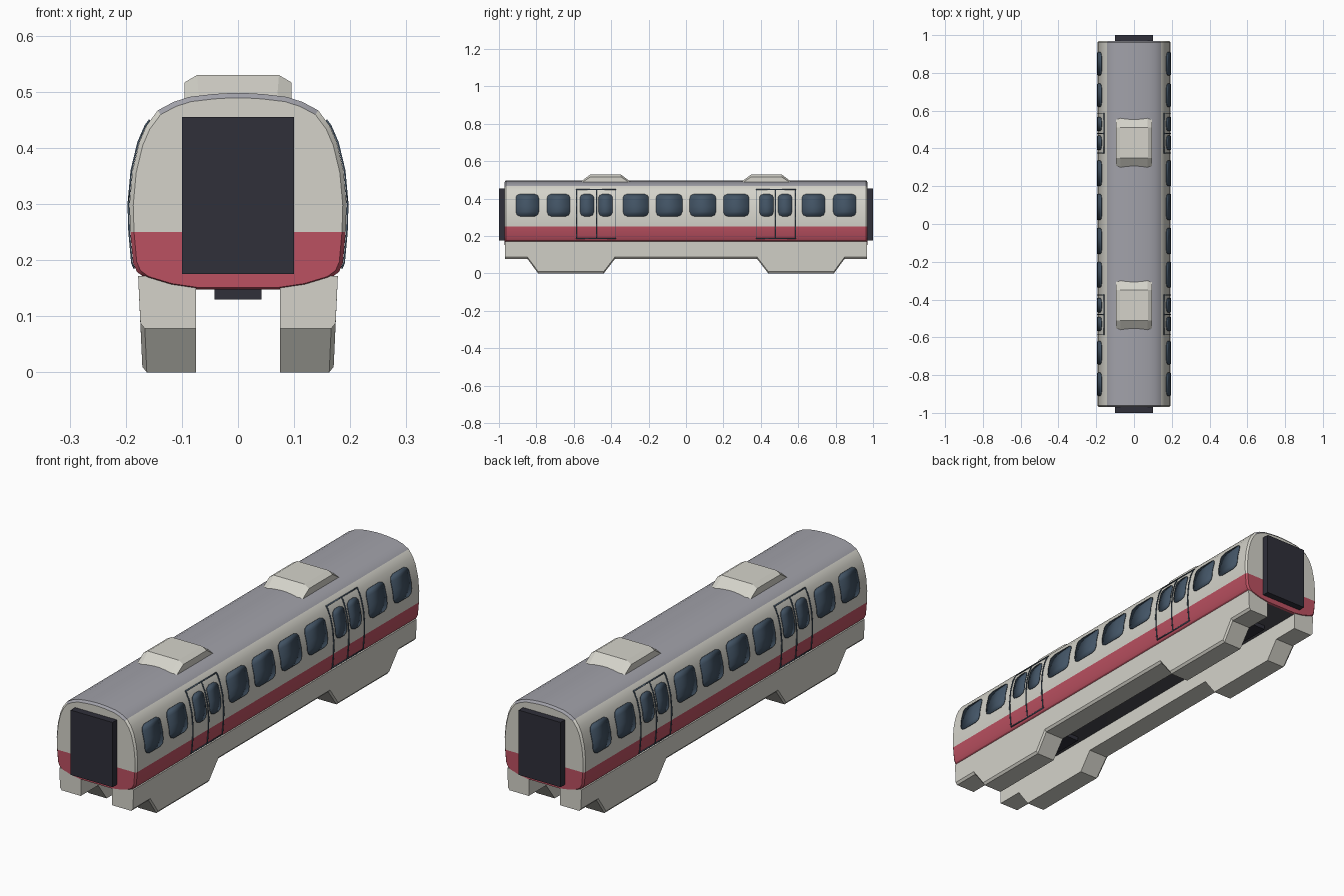
import bpy, bmesh, math

if "Cube" in bpy.data.objects:
    bpy.data.objects.remove(bpy.data.objects["Cube"])


def material(name, rgb):
    m = bpy.data.materials.new(name)
    m.diffuse_color = (*rgb, 1)
    m.use_nodes = True
    m.node_tree.nodes["Principled BSDF"].inputs["Base Color"].default_value = m.diffuse_color
    return m


CREAM = material("cream", (0.66, 0.65, 0.59))
RED = material("red", (0.50, 0.082, 0.12))
GREY = material("roof grey", (0.36, 0.36, 0.40))
DARK = material("dark rubber", (0.029, 0.029, 0.042))
GLASS = material("blue glass", (0.055, 0.088, 0.13))
FLOOR = material("floor grey", (0.07, 0.07, 0.085))


def finish(name, bm, mats, smooth=True):
    bmesh.ops.recalc_face_normals(bm, faces=bm.faces)
    me = bpy.data.meshes.new(name)
    bm.to_mesh(me)
    bm.free()
    for m in mats:
        me.materials.append(m)
    ob = bpy.data.objects.new(name, me)
    bpy.context.collection.objects.link(ob)
    if smooth:
        bpy.ops.object.select_all(action='DESELECT')
        ob.select_set(True)
        bpy.context.view_layer.objects.active = ob
        bpy.ops.object.shade_smooth_by_angle(angle=math.radians(30))
    return ob


def loft(stations):
    """Join (y, [(x, z), ...]) sections; ends are closed with a ladder of quads."""
    bm = bmesh.new()
    rings = [[bm.verts.new((x, y, z)) for x, z in pts] for y, pts in stations]
    n = len(rings[0])
    for a, b in zip(rings, rings[1:]):
        for i in range(n):
            j = (i + 1) % n
            bm.faces.new((a[i], a[j], b[j], b[i]))
    for r in (rings[0], rings[-1]):
        for i in range(n // 2 - 1):
            bm.faces.new((r[i], r[i + 1], r[n - 2 - i], r[n - 1 - i]))
    return bm


def mirrored(half):
    return half + [(-x, z) for x, z in reversed(half)]


def box(name, center, size, mat):
    (cx, cy, cz), (w, d, h) = center, size
    half = [(w / 2, cz - h / 2), (w / 2, cz + h / 2)]
    pts = [(x + cx, z) for x, z in mirrored(half)]
    return finish(name, loft([(cy - d / 2, pts), (cy + d / 2, pts)]), [mat], False)


# Car body: rounded section with slightly drawn-in ends
HALF = [(0.075, 0.148), (0.122, 0.155), (0.165, 0.168), (0.18, 0.179), (0.187, 0.195),
        (0.192, 0.25), (0.1935, 0.30), (0.188, 0.36), (0.176, 0.41), (0.163, 0.44),
        (0.143, 0.467), (0.115, 0.482), (0.087, 0.491), (0.045, 0.496), (0.012, 0.498)]
full = mirrored(HALF)
tip = mirrored([(x * 0.965, 0.25 + (z - 0.25) * 0.965) for x, z in HALF])
bm = loft([(-0.97, tip), (-0.962, full), (0.962, full), (0.97, tip)])
for f in bm.faces:
    c = f.calc_center_median()
    end_cap = all(abs(v.co.y) > 0.969 for v in f.verts)
    if c.z < 0.25:
        f.material_index = 1
        if c.z < 0.15 and abs(c.y) < 0.5:
            f.material_index = 3
    elif not end_cap and c.z > 0.467:
        f.material_index = 2
finish("car_body", bm, [CREAM, RED, GREY, FLOOR])

# Gangway connections at both ends
for s, label in ((-1, "front"), (1, "back")):
    box(label + "_gangway", (0, s * 0.98, 0.315), (0.2, 0.04, 0.28), DARK)
    box(label + "_underfloor_unit", (0, s * 0.615, 0.145), (0.084, 0.39, 0.03), DARK)


# Side skirts dropping over the wheel areas
def skirt_section(zb, s):
    def outer(z):
        return 0.1705 + 0.045 * z
    pts = [(0.075, 0.158), (0.075, zb), (outer(zb) - 0.008, zb),
           (outer(zb), zb + 0.01), (0.178, 0.172), (0.16, 0.172)]
    return [(s * x, z) for x, z in pts]


DROP = [(0.38, 0.078), (0.44, 0.0), (0.79, 0.0), (0.848, 0.078), (0.967, 0.078)]
line = [(-y, z) for y, z in reversed(DROP)] + DROP
for s, label in ((-1, "left"), (1, "right")):
    finish(label + "_skirt", loft([(y, skirt_section(z, s)) for y, z in line]), [CREAM])

# Roof units with sloped ends
low = mirrored([(0.095, 0.475), (0.095, 0.484), (0.07, 0.493)])
high = mirrored([(0.095, 0.475), (0.095, 0.517), (0.073, 0.53)])
for s, label in ((-1, "front"), (1, "back")):
    y = s * 0.43
    finish(label + "_roof_unit",
           loft([(y - 0.13, low), (y - 0.08, high), (y + 0.08, high), (y + 0.13, low)]),
           [CREAM], False)


# Plates that follow the curve of the side wall
def side_x(z):
    for (x0, z0), (x1, z1) in zip(HALF, HALF[1:]):
        if z0 <= z <= z1:
            return x0 + (x1 - x0) * (z - z0) / (z1 - z0)


def plate(bm, s, y0, y1, z0, z1, corner=0.0, lift=0.002):
    zs = {z0, z1} | {z for _, z in HALF if z0 < z < z1}
    if corner:
        zs |= {z + d * corner for z, k in ((z0, 1), (z1, -1)) for d in (0.3 * k, k)}
    prev = None
    for z in sorted(zs):
        d = min(z - z0, z1 - z, corner)
        inset = corner - math.sqrt(max(0, corner ** 2 - (corner - d) ** 2))
        x = s * (side_x(z) + lift)
        row = [bm.verts.new((x, y, z)) for y in (y0 + inset, y1 - inset)]
        if prev:
            bm.faces.new((prev[0], prev[1], row[1], row[0]))
        prev = row


def thicken(ob):
    m = ob.modifiers.new("thickness", 'SOLIDIFY')
    m.thickness = 0.003
    m.offset = 0


WINDOWS = [(0.02, 0.16), (0.2, 0.337), (0.62, 0.743), (0.787, 0.91)]
DOOR_WINDOWS = [(0.392, 0.468), (0.492, 0.567)]
for s, label in ((-1, "left"), (1, "right")):
    glass, frames = bmesh.new(), bmesh.new()
    for e in (-1, 1):
        for a, b in WINDOWS + DOOR_WINDOWS:
            y0, y1 = sorted((e * a, e * b))
            plate(glass, s, y0, y1, 0.305, 0.425, 0.024)
        # door outline: three uprights, top and bottom rails
        for y in (0.376, 0.479, 0.586):
            plate(frames, s, e * y - 0.002, e * y + 0.002, 0.185, 0.45)
        for z in (0.185, 0.446):
            y0, y1 = sorted((e * 0.374, e * 0.588))
            plate(frames, s, y0, y1, z, z + 0.004)
    thicken(finish(label + "_windows", glass, [GLASS]))
    thicken(finish(label + "_door_outlines", frames, [GLASS]))
